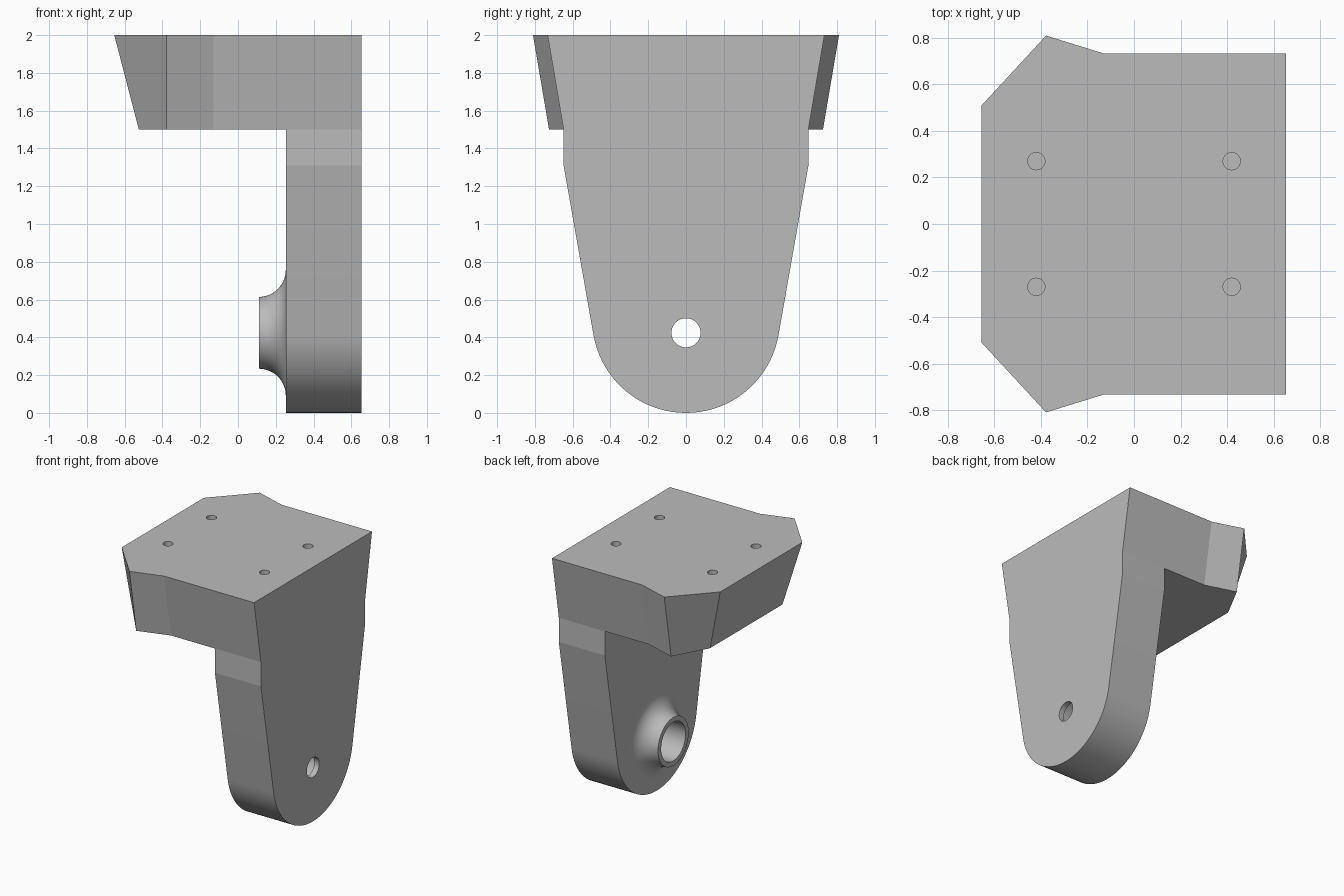
import bpy, bmesh, math
from mathutils import Matrix, Vector

cube = bpy.data.objects.get("Cube")
if cube:
    bpy.data.objects.remove(cube, do_unlink=True)

grey = bpy.data.materials.new("plain_grey")
grey.use_nodes = True
colour = (0.5, 0.5, 0.5, 1)
grey.diffuse_color = colour
grey.node_tree.nodes["Principled BSDF"].inputs["Base Color"].default_value = colour

TOP, UNDER = 2.0, 1.5            # plate heights
OUT, IN = 0.653, 0.253           # outer and inner faces of the arm
AXLE = 0.424                     # height of the bore
TIP, BORE, PIN = 0.11, 0.152, 0.077
SEGS = 64


def finish(bm, name):
    bmesh.ops.remove_doubles(bm, verts=bm.verts, dist=0.0005)
    bmesh.ops.recalc_face_normals(bm, faces=bm.faces)
    mesh = bpy.data.meshes.new(name)
    bm.to_mesh(mesh)
    bm.free()
    mesh.materials.append(grey)
    obj = bpy.data.objects.new(name, mesh)
    bpy.context.collection.objects.link(obj)
    return obj


def face(bm, points):
    return bm.faces.new([bm.verts.new(p) for p in points])


def smooth(obj):
    bpy.ops.object.select_all(action='DESELECT')
    obj.select_set(True)
    bpy.context.view_layer.objects.active = obj
    bpy.ops.object.shade_smooth_by_angle(angle=math.radians(8))


def cut(obj, centre, radius, length, along_x):
    """Bore a round hole and discard the cutter."""
    bm = bmesh.new()
    turn = Matrix.Rotation(math.pi / 2, 4, 'Y') if along_x else Matrix()
    bmesh.ops.create_cone(bm, cap_ends=True, segments=SEGS, radius1=radius,
                          radius2=radius, depth=length,
                          matrix=Matrix.Translation(centre) @ turn)
    cutter = finish(bm, "hole_cutter")
    cutter.hide_render = True
    mod = obj.modifiers.new("hole", 'BOOLEAN')
    mod.operation = 'DIFFERENCE'
    mod.solver = 'EXACT'
    mod.object = cutter
    bpy.ops.object.select_all(action='DESELECT')
    bpy.context.view_layer.objects.active = obj
    obj.select_set(True)
    bpy.ops.object.modifier_apply(modifier=mod.name)
    bpy.data.objects.remove(cutter, do_unlink=True)


# Bracket body: tapered plate with the arm hanging from one end
bm = bmesh.new()
top_half = [(OUT, 0.733), (-0.13, 0.733), (-0.378, 0.81), (-0.655, 0.51)]
low_half = [(OUT, 0.648), (-0.13, 0.648), (-0.378, 0.725), (-0.525, 0.45)]


def ring(half, z):
    return ([Vector((x, y, z)) for x, y in half]
            + [Vector((x, -y, z)) for x, y in reversed(half)])


top, low = ring(top_half, TOP), ring(low_half, UNDER)
face(bm, top)
for i in range(len(top)):
    j = (i + 1) % len(top)
    side = [top[i], top[j], low[j], low[i]]
    if i == 0:
        side.insert(3, Vector((IN, 0.648, UNDER)))
    elif i == len(top) - 2:
        side.insert(3, Vector((IN, -0.648, UNDER)))
    if i != len(top) - 1:
        face(bm, side)

# Plate underside, stopping at the arm
face(bm, [(IN, 0.648, UNDER)] + low[1:-1] + [(IN, -0.648, UNDER)])

# Arm outline with a rounded foot
R = 0.497
outline = [(0.648, UNDER), (0.648, 1.31)]
for k in range(41):
    a = math.radians(-10 - 160 * k / 40)
    outline.append((R * math.cos(a), R + R * math.sin(a)))
outline += [(-0.648, 1.31), (-0.648, UNDER)]
for (y1, z1), (y2, z2) in zip(outline, outline[1:]):
    face(bm, [(OUT, y1, z1), (OUT, y2, z2), (IN, y2, z2), (IN, y1, z1)])
face(bm, [(IN, y, z) for y, z in outline])
face(bm, [(OUT, y, z) for y, z in outline + [(-0.733, TOP), (0.733, TOP)]])
body = finish(bm, "bracket_body")

# Stepped bore through the arm, and four blind screw holes in the top
bore_end = 0.61
cut(body, (bore_end / 2, 0, AXLE), BORE, bore_end, True)
cut(body, (OUT, 0, AXLE), PIN, 0.4, True)
for sx in (-1, 1):
    for sy in (-1, 1):
        cut(body, (sx * 0.42, sy * 0.27, TOP), 0.037, 0.4, False)
smooth(body)

# Flared boss around the bore
flare = IN - TIP
profile = [(IN, BORE), (TIP, BORE)]
for k in range(17):
    a = math.pi / 2 * k / 16
    profile.append((TIP + flare * math.sin(a), 0.19 + flare * (1 - math.cos(a))))
bm = bmesh.new()
verts = [bm.verts.new((x, 0, AXLE + r)) for x, r in profile]
edges = [bm.edges.new(pair) for pair in zip(verts, verts[1:])]
bmesh.ops.spin(bm, geom=verts + edges, cent=(0, 0, AXLE), axis=(1, 0, 0),
               angle=2 * math.pi, steps=SEGS, use_merge=False)
boss = finish(bm, "flared_boss")
# Make the open shell face outward
tip_face = min(boss.data.polygons, key=lambda p: p.center.x)
if tip_face.normal.x > 0:
    boss.data.flip_normals()
smooth(boss)
